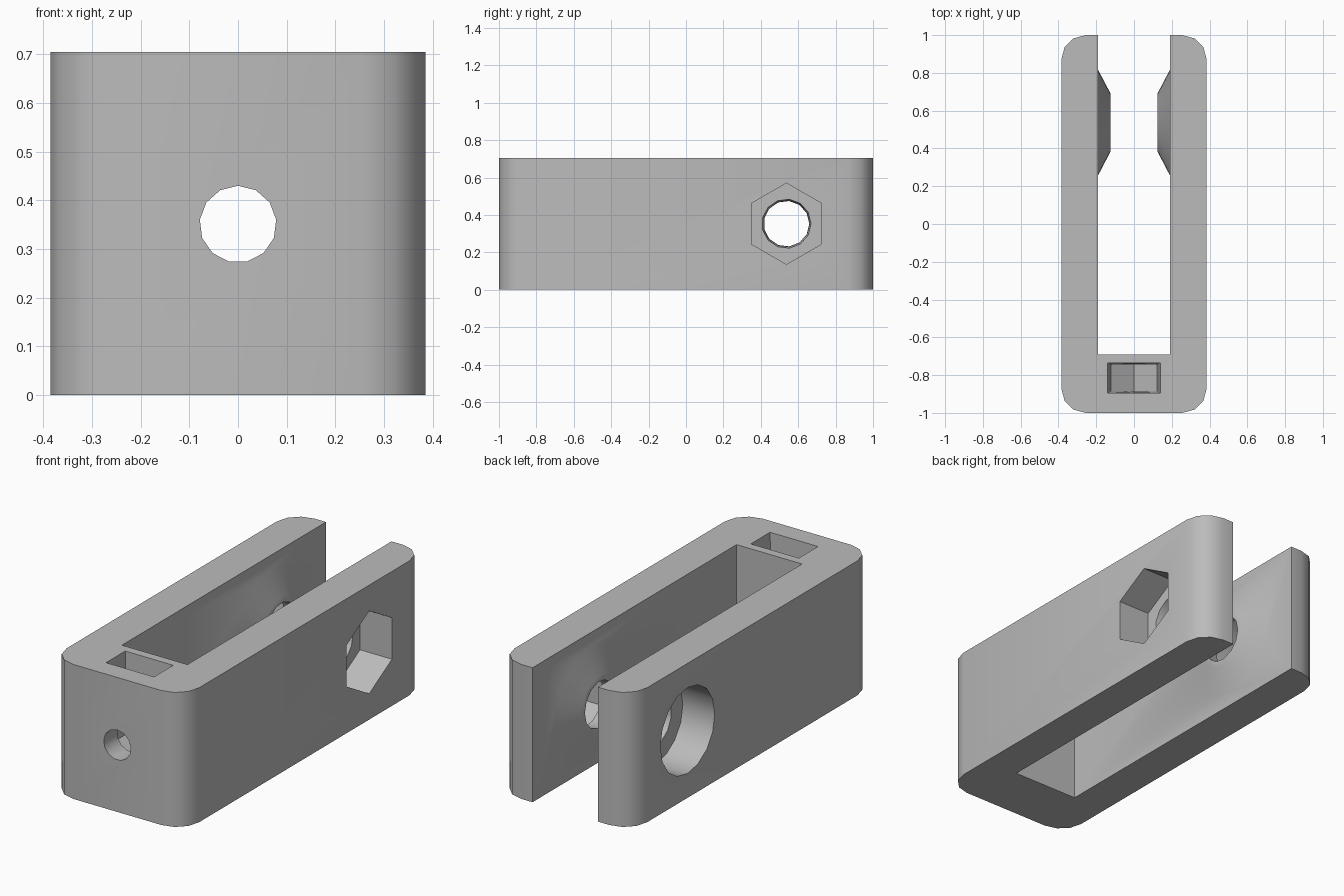
import bpy, bmesh, math
from mathutils import Vector

default = bpy.data.objects.get("Cube")
if default:
    bpy.data.objects.remove(default)

H = 0.705                         # body height
AXIS_Y, AXIS_Z = 0.537, 0.353     # centre of the cross bolt

grey = bpy.data.materials.new("plain_grey")
grey.use_nodes = True
grey.diffuse_color = (0.5, 0.5, 0.5, 1)
grey.node_tree.nodes["Principled BSDF"].inputs["Base Color"].default_value = grey.diffuse_color


def loft(name, rings):
    """Closed solid through a list of matching point rings."""
    bm = bmesh.new()
    loops = [[bm.verts.new(p) for p in ring] for ring in rings]
    n = len(loops[0])
    for a, b in zip(loops, loops[1:]):
        for i in range(n):
            j = (i + 1) % n
            bm.faces.new((a[i], a[j], b[j], b[i]))
    bm.faces.new(loops[0])
    bm.faces.new(loops[-1])
    bmesh.ops.recalc_face_normals(bm, faces=bm.faces)
    mesh = bpy.data.meshes.new(name)
    bm.to_mesh(mesh)
    bm.free()
    mesh.materials.append(grey)
    obj = bpy.data.objects.new(name, mesh)
    bpy.context.collection.objects.link(obj)
    return obj


def turned(name, centre, axis, stations, sides, phase=0.0):
    """Polygonal solid along x or y; stations are (position, radius)."""
    rings = []
    for pos, r in stations:
        ring = []
        for i in range(sides):
            t = phase + math.tau * i / sides
            u, v = r * math.cos(t), r * math.sin(t)
            offset = (pos, u, v) if axis == "x" else (u, pos, v)
            ring.append(Vector(centre) + Vector(offset))
        rings.append(ring)
    return loft(name, rings)


def combine(target, tool, operation):
    mod = target.modifiers.new(tool.name, "BOOLEAN")
    mod.object, mod.operation, mod.solver = tool, operation, "EXACT"
    bpy.context.view_layer.objects.active = target
    bpy.ops.object.modifier_apply(modifier=mod.name)
    bpy.data.objects.remove(tool)


# U-shaped body with rounded outer corners
R = 0.13
half = []
for cy, start in ((-1 + R, -90), (1 - R, 0)):
    for k in range(4):
        t = math.radians(start + 30 * k)
        half.append((0.385 - R + R * math.cos(t), cy + R * math.sin(t)))
half += [(0.19, 1), (0.19, -0.69)]
outline = half + [(-x, y) for x, y in reversed(half)]
body = loft("clamp_body", [[(x, y, z) for x, y in outline] for z in (0, H)])

bolt = (0, AXIS_Y, AXIS_Z)
for side in (1, -1):
    # Conical boss on the inner wall
    boss = turned("boss", bolt, "x", [(side * 0.125, 0.155), (side * 0.21, 0.318)], 24)
    combine(body, boss, "UNION")

# Hexagonal nut pocket on the left, round head recess on the right
combine(body, turned("nut_pocket", bolt, "x", [(0.2, 0.217), (0.5, 0.217)], 6, math.pi / 6), "DIFFERENCE")
combine(body, turned("head_recess", bolt, "x", [(-0.2, 0.225), (-0.5, 0.225)], 16), "DIFFERENCE")

# Bolt bores, slightly flared toward the pockets
for side in (1, -1):
    bore = turned("bolt_bore", bolt, "x", [(side * 0.1, 0.12), (side * 0.16, 0.125), (side * 0.22, 0.135)], 13)
    combine(body, bore, "DIFFERENCE")

# Tapered drop-in nut slot with a pointed floor
slot = []
for y0, y1, grow in ((-0.895, -0.735, 0),):
    for y in (y0, y1):
        inset = 0.008 if y == y0 else -0.008
        slot.append([(-0.14, y, H + 0.02), (-0.122, y + inset, 0.28), (0, y + inset, 0.2),
                     (0.122, y + inset, 0.28), (0.14, y, H + 0.02)])
combine(body, loft("nut_slot", slot), "DIFFERENCE")

# Hole through the closed end
combine(body, turned("end_hole", (0, 0, 0.351), "y", [(-1.1, 0.079), (-0.6, 0.079)], 13, math.pi / 26), "DIFFERENCE")

# Smooth curved walls, crisp edges elsewhere
bpy.ops.object.select_all(action="DESELECT")
body.select_set(True)
bpy.context.view_layer.objects.active = body
bpy.ops.object.shade_smooth_by_angle(angle=math.radians(32))
